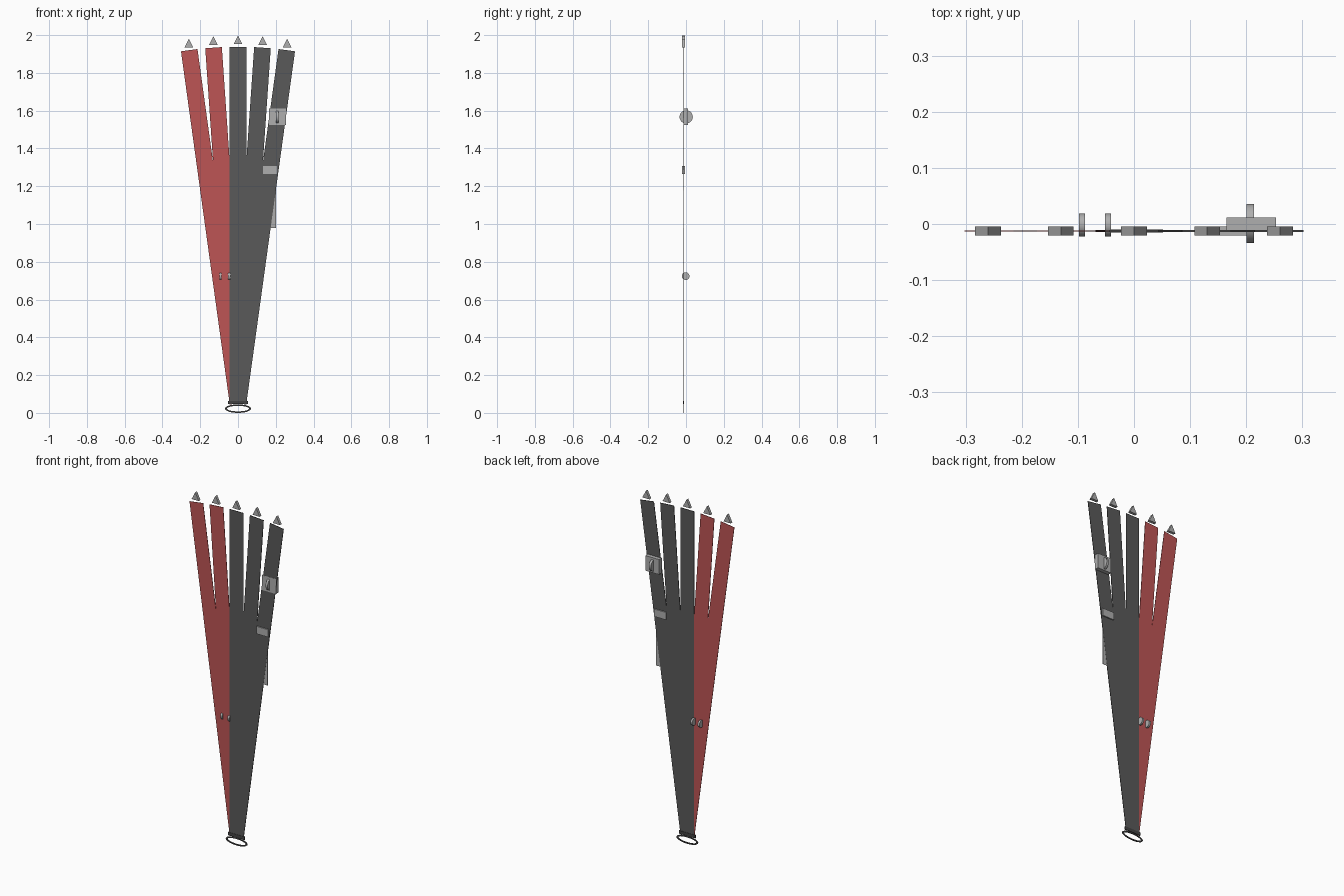
import bpy, bmesh, math
from mathutils import Matrix, Vector

if "Cube" in bpy.data.objects:
    bpy.data.objects.remove(bpy.data.objects["Cube"])


def material(name, rgb):
    m = bpy.data.materials.new(name)
    m.diffuse_color = (*rgb, 1)
    m.use_nodes = True
    m.node_tree.nodes["Principled BSDF"].inputs["Base Color"].default_value = m.diffuse_color
    return m


DARK = material("charcoal", (0.10, 0.10, 0.10))
RED = material("faded_red", (0.51, 0.09, 0.09))
GREY = material("light_grey", (0.43, 0.43, 0.43))
BLACK = material("dark_band", (0.055, 0.055, 0.055))


def finish(name, bm, mat):
    bmesh.ops.recalc_face_normals(bm, faces=bm.faces)
    me = bpy.data.meshes.new(name)
    bm.to_mesh(me)
    bm.free()
    me.materials.append(mat)
    ob = bpy.data.objects.new(name, me)
    bpy.context.collection.objects.link(ob)
    return ob


def prism(name, outline, y0, y1, mat):
    """Extrude an x-z outline from y0 to y1."""
    bm = bmesh.new()
    face = bm.faces.new([bm.verts.new((x, y0, z)) for x, z in outline])
    ext = bmesh.ops.extrude_face_region(bm, geom=[face])
    verts = [v for v in ext["geom"] if isinstance(v, bmesh.types.BMVert)]
    bmesh.ops.translate(bm, verts=verts, vec=(0, y1 - y0, 0))
    return finish(name, bm, mat)


def box(name, x0, x1, y0, y1, z0, z1, mat):
    return prism(name, [(x0, z0), (x1, z0), (x1, z1), (x0, z1)], y0, y1, mat)


def disc(name, x, y, z, radius, width, mat):
    """Wheel with its axle along x."""
    bm = bmesh.new()
    bmesh.ops.create_cone(bm, cap_ends=True, segments=32, radius1=radius,
                          radius2=radius, depth=width,
                          matrix=Matrix.Translation((x, y, z)) @ Matrix.Rotation(math.pi / 2, 4, 'Y'))
    ob = finish(name, bm, mat)
    for p in ob.data.polygons:
        p.use_smooth = len(p.vertices) == 4
    ob.data.set_sharp_from_angle(angle=math.radians(30))
    return ob


# Five fanned straps turning about the bottom, each with a pointed tip
Y = -0.0125
for i in range(-2, 3):
    a = math.radians(3.93 * i)
    along = Vector((math.sin(a), math.cos(a)))
    side = Vector((math.cos(a), -math.sin(a))) * 0.044
    foot = Vector((0, 0.05))
    head = foot + along * 1.888
    half = 0.0010 if i < 0 else 0.0014
    prism(f"strap_{i + 3}", [foot - side, foot + side, head + side, head - side],
          Y - half, Y + half, RED if i < 0 else DARK)
    c = foot + along * 1.903
    prism(f"strap_tip_{i + 3}", [(c.x - 0.023, c.y), (c.x + 0.023, c.y), (c.x, c.y + 0.045)],
          -0.0205, -0.0045, GREY)

# Buckle block and wheel on the outer right strap
box("buckle_block", 0.165, 0.253, -0.0145, 0.0115, 1.525, 1.612, GREY)
disc("buckle_wheel", 0.207, 0.001, 1.567, 0.035, 0.013, GREY)

# Clip and the thin tab hanging under it
box("strap_clip", 0.132, 0.207, -0.0205, -0.0045, 1.265, 1.308, GREY)
box("hanging_tab", 0.145, 0.200, Y - 0.0008, Y + 0.0008, 0.98, 1.27, GREY)

# Pair of small wheels on the red side
for k, x in enumerate((-0.0925, -0.0465)):
    disc(f"small_wheel_{k + 1}", x, -0.002, 0.724, 0.0205, 0.011, GREY)

# Band gathering the straps, and the flat oval ring below
box("bottom_band", -0.052, 0.052, Y - 0.003, Y + 0.003, 0.046, 0.064, BLACK)
bm = bmesh.new()
n = 32
loops = []
for rx, rz in ((0.069, 0.0225), (0.058, 0.0145)):
    for y in (Y - 0.002, Y + 0.002):
        loops.append([bm.verts.new((rx * math.cos(t * math.tau / n), y,
                                    0.0235 + rz * math.sin(t * math.tau / n))) for t in range(n)])
order = [loops[0], loops[1], loops[3], loops[2]]
for k in range(4):
    p, q = order[k], order[(k + 1) % 4]
    for t in range(n):
        bm.faces.new((p[t], p[(t + 1) % n], q[(t + 1) % n], q[t]))
bmesh.ops.translate(bm, verts=bm.verts, vec=(0, 0, -0.001))
finish("bottom_ring", bm, BLACK)
